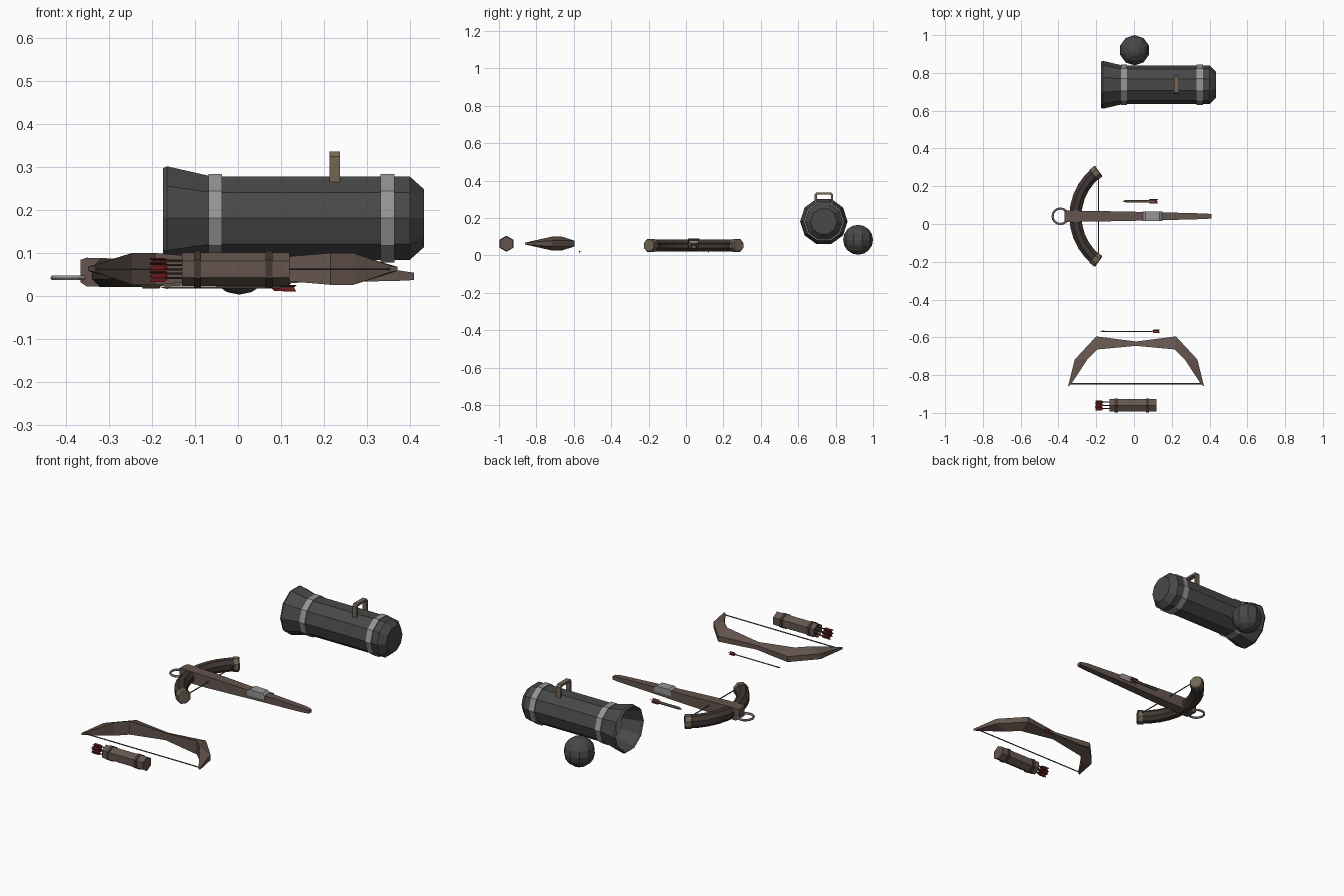
import bpy, bmesh, math
from mathutils import Vector, Matrix

if "Cube" in bpy.data.objects:
    bpy.data.objects.remove(bpy.data.objects["Cube"])


def mat(name, c):
    m = bpy.data.materials.new(name)
    m.diffuse_color = (*c, 1)
    m.use_nodes = True
    m.node_tree.nodes["Principled BSDF"].inputs["Base Color"].default_value = m.diffuse_color
    return m


IRON = mat("dark_iron", (.065, .065, .065))
STEEL = mat("steel", (.30, .30, .30))
WOOD = mat("wood", (.13, .09, .075))
DARK = mat("dark_wood", (.05, .038, .032))
STRAP = mat("strap", (.055, .038, .032))
TAN = mat("aged_brass", (.17, .13, .09))
CORD = mat("cord", (.10, .10, .10))
RED = mat("red_feather", (.16, .008, .01))


def finish(name, bm, m):
    bmesh.ops.recalc_face_normals(bm, faces=bm.faces)
    me = bpy.data.meshes.new(name)
    bm.to_mesh(me)
    bm.free()
    me.materials.append(m)
    ob = bpy.data.objects.new(name, me)
    bpy.context.collection.objects.link(ob)
    return ob


def loft(name, sections, m):
    """Skin a list of equal-length closed sections and cap both ends."""
    bm = bmesh.new()
    rings = [[bm.verts.new(p) for p in s] for s in sections]
    n = len(rings[0])
    for a, b in zip(rings, rings[1:]):
        for i in range(n):
            j = (i + 1) % n
            bm.faces.new((a[i], a[j], b[j], b[i]))
    bm.faces.new(rings[0])
    bm.faces.new(rings[-1])
    return finish(name, bm, m)


def turned(name, profile, y, z, sides, m, phase=0.0):
    """Turn an (x, radius) profile around an axis parallel to x."""
    angs = [phase + 2 * math.pi * i / sides for i in range(sides)]
    return loft(name, [[(x, y + r * math.cos(a), z + r * math.sin(a)) for a in angs]
                       for x, r in profile], m)


def rod(name, a, b, r, m, sides=6):
    a, b = Vector(a), Vector(b)
    rot = (b - a).to_track_quat('Z', 'Y')
    ring = [rot @ Vector((r * math.cos(t), r * math.sin(t), 0))
            for t in (2 * math.pi * i / sides for i in range(sides))]
    return loft(name, [[a + p for p in ring], [b + p for p in ring]], m)


def fletching(name, x0, x1, y, z, h, m):
    """Three thin swept vanes around a shaft, tail at x1 (x0 is the front)."""
    bm = bmesh.new()
    d = x1 - x0
    outline = [(x0, 0), (x0 + .25 * d, h), (x1, h), (x1 - .15 * d, 0)]
    for k in range(3):
        rot = Matrix.Rotation(math.pi / 6 + k * 2 * math.pi / 3, 3, 'X')
        sides = [[bm.verts.new(Vector((0, y, z)) + rot @ Vector((px, pr, t)))
                  for px, pr in outline] for t in (-.001, .001)]
        bm.faces.new(sides[0])
        bm.faces.new(sides[1][::-1])
        for i in range(4):
            j = (i + 1) % 4
            bm.faces.new((sides[0][i], sides[0][j], sides[1][j], sides[1][i]))
    return finish(name, bm, m)


# Hand cannon: flared hollow barrel, bands, handle
CY, CZ = .737, .181
turned("cannon_barrel", [(.34, .08), (-.07, .085), (-.165, .112), (-.175, .122), (-.165, .127),
                         (-.06, .102), (.40, .102), (.433, .071)], CY, CZ, 10, IRON)
for i, x in enumerate((-.069, .332)):
    turned(f"barrel_band_{i}", [(x, .1), (x, .108), (x + .032, .108), (x + .032, .1)],
           CY, CZ, 10, STEEL)
half = [(.049, .265, .037), (.049, .325, .037), (.041, .336, .034)]
outer = [(h, z) for h, z, _ in half] + [(-h, z) for h, z, _ in half[::-1]]
inner = [(.037, .265), (.037, .319), (.034, .324), (-.034, .324), (-.037, .319), (-.037, .265)]
loft("cannon_handle", [[(.213, CY + a[0], a[1]), (.238, CY + a[0], a[1]),
                        (.238, CY + b[0], b[1]), (.213, CY + b[0], b[1])]
                       for a, b in zip(outer, inner)], TAN)

# Cannonball
bm = bmesh.new()
bmesh.ops.create_uvsphere(bm, u_segments=10, v_segments=8, radius=.08,
                          matrix=Matrix.Translation((.003, .92, .083)))
finish("cannonball", bm, IRON)

# Crossbow: tapered stock
XY = .041
stock = [(-.367, .024, .032, .084), (-.352, .030, .022, .089), (-.2, .028, .022, .085),
         (.1, .022, .030, .072), (.37, .015, .035, .060), (.41, .012, .037, .054)]
loft("crossbow_stock", [[(x, XY - w, z0), (x, XY + w, z0), (x, XY + w, z1), (x, XY - w, z1)]
                        for x, w, z0, z1 in stock], WOOD)
plate = [(.045, .026, .072), (.06, .026, .082), (.135, .025, .08), (.15, .024, .068)]
loft("lock_plate", [[(x, XY - w, .048), (x, XY + w, .048), (x, XY + w, z), (x, XY - w, z)]
                    for x, w, z in plate], STEEL)


# Crossbow prod: eight-sided arc with capped tips
def arc_section(t, r, cr=.296, cx=-.014, cz=.053):
    out = Vector((-math.cos(t), math.sin(t), 0))
    c = Vector((cx, XY, cz)) + out * cr
    return [c + out * r * math.cos(a) + Vector((0, 0, r * math.sin(a)))
            for a in (math.pi / 8 + math.pi / 4 * i for i in range(8))]


END = math.radians(52)
loft("crossbow_prod", [arc_section(-END + 2 * END * i / 10, .035) for i in range(11)], DARK)
for s, side in ((-1, "right"), (1, "left")):
    loft(f"prod_cap_{side}", [arc_section(s * (END + d), r) for d, r in
                              ((-.08, .034), (-.07, .038), (.02, .038), (.04, .033))], TAN)
rod("crossbow_string", (-.187, XY - .235, .06), (-.187, XY + .235, .06), .003, CORD)

# Foot stirrup ring
bpy.ops.mesh.primitive_torus_add(location=(-.39, XY, .042), major_radius=.041, minor_radius=.006,
                                 major_segments=16, minor_segments=6)
bpy.context.object.name = "foot_stirrup"
bpy.context.object.data.materials.append(STEEL)

# Crossbow bolt
turned("bolt_shaft", [(-.06, .001), (-.04, .007), (.11, .007)], .121, .026, 6, TAN)
fletching("bolt_fletching", .07, .127, .121, .026, .014, RED)

# Hunting bow: right limb stations mirrored (outer xy, inner xy, outer and inner half height)
BX, BZ = .011, .063
limb = [((0, -.622), (0, -.645), .012, .020), ((.211, -.595), (.204, -.664), .015, .037),
        ((.325, -.718), (.258, -.717), .015, .037), ((.360, -.86), (.345, -.85), .005, .007)]


def limb_section(st, s):
    (ox, oy), (ix, iy), ho, hi = st
    return [(BX + s * ox, oy, BZ - ho), (BX + s * ox, oy, BZ + ho),
            (BX + s * ix, iy, BZ + hi), (BX + s * ix, iy, BZ - hi)]


loft("bow_limbs", [limb_section(st, -1) for st in limb[:0:-1]]
     + [limb_section(st, 1) for st in limb], WOOD)
rod("bow_string", (BX - .35, -.846, BZ), (BX + .35, -.846, BZ), .003, CORD)

# Loose arrow
turned("arrow_shaft", [(-.18, .0005), (-.165, .004), (-.155, .0028), (.13, .0028)],
       -.568, .02, 6, TAN)
fletching("arrow_fletching", .095, .136, -.568, .02, .01, RED)

# Quiver: hexagonal open case, straps and seven arrows
QY, QZ, P = -.96, .062, math.pi / 6
turned("quiver_case", [(-.115, .032), (-.13, .034), (-.13, .039), (.12, .039)], QY, QZ, 6, WOOD, P)
for i, x in enumerate((-.102, .064)):
    turned(f"quiver_strap_{i}", [(x, .037), (x, .043), (x + .016, .043), (x + .016, .037)],
           QY, QZ, 6, STRAP, P)
spots = [(0, 0)] + [(.02 * math.cos(P + math.pi / 3 * i), .02 * math.sin(P + math.pi / 3 * i))
                    for i in range(6)]
for i, (dy, dz) in enumerate(spots):
    rod(f"quiver_arrow_{i}", (-.20, QY + dy, QZ + dz), (-.11, QY + dy, QZ + dz), .003, STRAP)
    fletching(f"quiver_fletching_{i}", -.16, -.206, QY + dy, QZ + dz, .01, RED)
